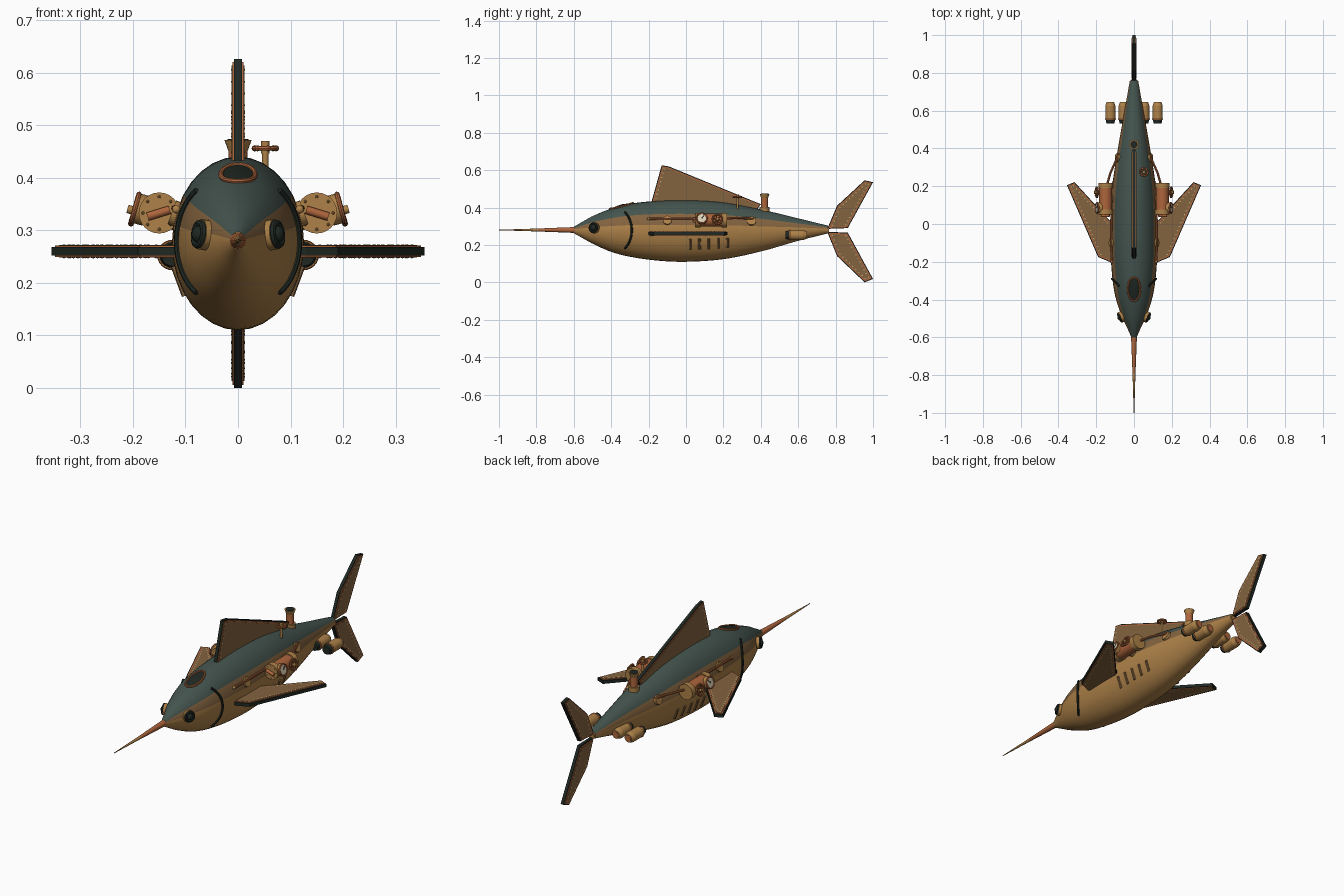
import bpy, bmesh, math
from mathutils import Vector

if "Cube" in bpy.data.objects:
    bpy.data.objects.remove(bpy.data.objects["Cube"])

def mat(name, c):
    m = bpy.data.materials.new(name)
    m.diffuse_color = (*c, 1)
    m.use_nodes = True
    m.node_tree.nodes["Principled BSDF"].inputs["Base Color"].default_value = m.diffuse_color
    return m
TEAL = mat("teal_grey", (0.058, 0.089, 0.076))
BRONZE = mat("bronze_brown", (0.23, 0.125, 0.05))
BRASS = mat("brass", (0.42, 0.22, 0.065))
COPPER = mat("copper", (0.42, 0.13, 0.045))
DARK = mat("dark_green", (0.014, 0.021, 0.016))
CREAM = mat("cream", (0.72, 0.65, 0.48))
PALE = mat("pale_rivet", (0.55, 0.38, 0.18))

def finish(o, name, *mats, smooth=True):
    o.name = name
    if not o.data.materials:
        for m in mats:
            o.data.materials.append(m)
    bpy.ops.object.select_all(action='DESELECT')
    o.select_set(True)
    bpy.context.view_layer.objects.active = o
    if smooth:
        bpy.ops.object.shade_smooth_by_angle(angle=math.radians(35))
    return o

def from_bm(bm, name, *mats, smooth=True):
    bmesh.ops.recalc_face_normals(bm, faces=bm.faces)
    me = bpy.data.meshes.new(name)
    bm.to_mesh(me)
    bm.free()
    o = bpy.data.objects.new(name, me)
    bpy.context.collection.objects.link(o)
    return finish(o, name, *mats, smooth=smooth)

def rod(name, p0, p1, r0, m, r1=None, seg=20):
    p0, p1 = Vector(p0), Vector(p1)
    d = p1 - p0
    bpy.ops.mesh.primitive_cone_add(vertices=seg, radius1=r0, radius2=r0 if r1 is None else r1,
        depth=d.length, location=(p0 + p1) / 2, rotation=d.to_track_quat('Z', 'Y').to_euler())
    return finish(bpy.context.object, name, m)

def ring(name, c, n, R, r, m):
    bpy.ops.mesh.primitive_torus_add(major_radius=R, minor_radius=r, major_segments=24, minor_segments=8,
        location=c, rotation=Vector(n).to_track_quat('Z', 'Y').to_euler())
    return finish(bpy.context.object, name, m)

def ball(name, c, r, m, seg=16):
    bpy.ops.mesh.primitive_uv_sphere_add(segments=seg, ring_count=seg // 2, radius=r, location=c)
    return finish(bpy.context.object, name, m)

def tube(name, pts, r, m, cyclic=False):
    cu = bpy.data.curves.new(name, 'CURVE')
    cu.dimensions = '3D'
    cu.bevel_depth, cu.bevel_resolution, cu.use_fill_caps = r, 2, True
    sp = cu.splines.new('POLY')
    sp.points.add(len(pts) - 1)
    for q, p in zip(sp.points, pts):
        q.co = (*p, 1)
    sp.use_cyclic_u = cyclic
    o = bpy.data.objects.new(name, cu)
    bpy.context.collection.objects.link(o)
    finish(o, name, m, smooth=False)
    bpy.ops.object.convert(target='MESH')
    return finish(bpy.context.object, name, m)

# Hull stations: y, top z, bottom z, half width
ST = [(-.60, .297, .263, .014), (-.55, .326, .235, .036), (-.5, .354, .207, .06), (-.4, .394, .163, .095),
      (-.3, .42, .137, .113), (-.15, .436, .116, .124), (0, .44, .11, .125), (.2, .428, .124, .115),
      (.4, .39, .165, .085), (.6, .342, .222, .05), (.76, .303, .262, .022)]

def section(y):
    i = max(k for k in range(len(ST) - 1) if k == 0 or ST[k][0] <= y)
    a, b = ST[i], ST[i + 1]
    h = b[0] - a[0]
    t = (y - a[0]) / h
    def slope(k, j):
        lo, hi = ST[max(k - 1, 0)], ST[min(k + 1, len(ST) - 1)]
        return (hi[j] - lo[j]) / (hi[0] - lo[0]) * h
    return [(2*t**3 - 3*t*t + 1) * a[j] + (t**3 - 2*t*t + t) * slope(i, j)
            + (3*t*t - 2*t**3) * b[j] + (t**3 - t*t) * slope(i + 1, j) for j in (1, 2, 3)]

def surf(y, deg, off=0.0):
    top, bot, w = section(y)
    a = math.radians(deg)
    return Vector(((w + off) * math.cos(a), y, (top + bot) / 2 + ((top - bot) / 2 + off) * math.sin(a)))

# Hull, coloured by angle around the section
N, M = 32, 44
bm = bmesh.new()
rows = [[bm.verts.new(surf(-.6 + 1.36 * i / M, 360 * k / N)) for k in range(N)] for i in range(M + 1)]
for i in range(M):
    for k in range(N):
        f = bm.faces.new((rows[i][k], rows[i][(k+1) % N], rows[i+1][(k+1) % N], rows[i+1][k]))
        d = (k + .5) * 360 / N
        e = d if d < 90 else 180 - d
        f.material_index = 0 if e > 33.7 else 1 if e > 11 else 2
for r in (rows[0], rows[-1]):
    bm.faces.new(r).material_index = 2
from_bm(bm, "hull", TEAL, BRONZE, BRASS)

# Bill
rod("bill_base", (0, -.585, .28), (0, -.79, .28), .016, COPPER, .008)
rod("bill_tip", (0, -.79, .28), (0, -1, .28), .008, BRASS, .0015)

# Fins: dark core, copper rim layer, bronze panel and rows of low rivets
def inset(pts, d):
    out, n = [], len(pts)
    area = sum(pts[i][0] * pts[(i+1) % n][1] - pts[(i+1) % n][0] * pts[i][1] for i in range(n))
    s = 1 if area > 0 else -1
    for i in range(n):
        p, a, b = (Vector(pts[j % n]) for j in (i, i - 1, i + 1))
        u, v = (p - a).normalized(), (b - p).normalized()
        nu, nv = Vector((-u.y, u.x)) * s, Vector((-v.y, v.x)) * s
        out.append(p + (nu + nv) * d / (1 + nu.dot(nv)))
    return out

def fin(name, pts, place, rivet_edges):
    for layer, d, h, m in (("core", 0, .008, DARK), ("rim", .005, .0108, COPPER), ("panel", .011, .012, BRONZE)):
        bm = bmesh.new()
        q = inset(pts, d)
        lo = [bm.verts.new(place(a, b, -h)) for a, b in q]
        hi = [bm.verts.new(place(a, b, h)) for a, b in q]
        bm.faces.new(lo)
        bm.faces.new(hi)
        for i in range(len(q)):
            j = (i + 1) % len(q)
            bm.faces.new((lo[i], lo[j], hi[j], hi[i]))
        from_bm(bm, f"{name}_{layer}", m, smooth=False)
    q = inset(pts, .018)
    bm = bmesh.new()
    for i in rivet_edges:
        a, b = q[i], q[(i + 1) % len(q)]
        n = max(2, int((b - a).length / .022))
        for k in range(n + 1):
            p = a.lerp(b, k / n)
            for s in (-1, 1):
                rim = [bm.verts.new(place(p.x + .004 * math.cos(t), p.y + .004 * math.sin(t), s * .0119))
                       for t in (math.tau * j / 8 for j in range(8))]
                tip = bm.verts.new(place(p.x, p.y, s * .0135))
                for j in range(8):
                    bm.faces.new((rim[j], rim[(j + 1) % 8], tip))
    from_bm(bm, name + "_rivets", PALE)

vert = lambda a, b, h: Vector((h, a, b))
fin("dorsal_fin", [(-.19, .41), (-.13, .626), (-.09, .619), (.40, .418), (.36, .36)], vert, (0,))
fin("upper_tail_fin", [(.755, .286), (.808, .41), (.955, .546), (1.0, .535), (.865, .29)], vert, (0, 1, 3))
fin("lower_tail_fin", [(.755, .27), (.808, .14), (.955, 0), (1.0, .018), (.865, .266)], vert, (0, 1, 3))
rod("tail_hub", (0, .74, .278), (0, .765, .278), .016, BRASS)
for s, side in ((-1, "left"), (1, "right")):
    fin(side + "_side_fin", [(.09, -.20), (.13, -.20), (.19, -.175), (.355, .205), (.315, .222), (.13, .02), (.09, .0)],
        lambda a, b, h: Vector((s * a, b, .26 + h)), (2, 4))

# Top window lying on the hull
pts = []
for k in range(28):
    a = math.tau * k / 28
    y, x = -.345 + .062 * math.sin(a), .032 * math.cos(a)
    pts.append(surf(y, math.degrees(math.acos(x / section(y)[2])), .002))
tube("window_rim", pts, .005, COPPER, True)
bm = bmesh.new()
c = bm.verts.new(surf(-.345, 90, .007))
v = [bm.verts.new(p) for p in pts]
for k in range(28):
    bm.faces.new((c, v[k], v[(k + 1) % 28]))
from_bm(bm, "window_glass", DARK)

# Funnel behind the fin
rod("funnel_base", (0, .42, .375), (0, .42, .402), .026, BRASS)
rod("funnel_pipe", (0, .42, .38), (0, .42, .455), .018, COPPER)
rod("funnel_flare", (0, .42, .45), (0, .42, .472), .018, BRASS, .026)
rod("funnel_hole", (0, .42, .47), (0, .42, .474), .02, DARK)

# Handwheel with spokes and rim knobs
def wheel(name, c, n, R, m):
    c, n = Vector(c), Vector(n).normalized()
    ring(name + "_rim", c, n, R, .0045, m)
    rod(name + "_hub", c - n * .01, c + n * .014, .008, BRASS, seg=12)
    u = n.orthogonal().normalized()
    w = n.cross(u)
    for k in range(3):
        d = (u * math.cos(k * math.pi / 3) + w * math.sin(k * math.pi / 3)) * R
        rod(name + "_spoke", c - d, c + d, .003, m, seg=8)
        for e in (-1, 1):
            ball(name + "_knob", c + d * e, .006, m, 8)
wheel("top_valve", (.052, .275, .456), (0, 0, 1), .021, COPPER)
rod("top_valve_stem", (.052, .275, .37), (.052, .275, .46), .006, BRASS, seg=12)

for s, side in ((-1, "left"), (1, "right")):
    P = lambda x, y, z: Vector((s * x, y, z))
    def S(y, deg, off=0.0):
        p = surf(y, deg, off)
        return Vector((s * p.x, p.y, p.z))
    # Porthole eye
    e = S(-.49, 8)
    n = P(.9, -.42, .12).normalized()
    rod(side + "_eye_flange", e - n * .012, e + n * .010, .029, BRASS)
    ring(side + "_eye_ring", e + n * .012, n, .021, .007, DARK)
    ball(side + "_eye_lens", e + n * .008, .018, DARK)
    # Gill arc
    tube(side + "_gill", [S(-.29 - .042 * (a / 47) ** 2, a, .002) for a in range(-45, 50, 5)], .006, DARK)
    # Louvres
    for k in range(5):
        y = .022 + .05 * k
        rod(side + "_louvre", S(y, -15, .001), S(y, -37, .001), .007, BRONZE, seg=8)
    # Steam pipe with brass flanges
    tube(side + "_pipe", [S(y, 23, .006) for y in (-.2, -.15, -.1, -.05, 0, .05)] + [P(.14, .08, .335)], .006, COPPER)
    tube(side + "_rear_pipe", [P(.145, .2, .34), P(.125, .27, .345), S(.37, 31, .004)], .006, COPPER)
    ball(side + "_pipe_end", S(-.2, 23, .006), .008, BRASS, 12)
    for y, a in ((-.1, 20), (.35, 24)):
        p = S(y, a)
        rod(side + "_pipe_flange", p - P(.008, 0, .003), p + P(.008, 0, .003), .024, BRASS)
    # Boiler cylinder
    rod(side + "_boiler", P(.15, .055, .333), P(.15, .215, .333), .034, COPPER, seg=24)
    for y in (.05, .19):
        rod(side + "_boiler_cap", P(.15, y, .333), P(.15, y + .028, .333), .039, BRASS, seg=24)
    rod(side + "_boiler_mount", P(.09, .13, .31), P(.15, .13, .33), .02, BRONZE)
    rod(side + "_cap_handle", P(.13, .044, .339), P(.172, .044, .326), .008, COPPER, seg=12)
    for k in range(8):
        a = math.tau * k / 8
        ball(side + "_cap_rivet", P(.15 + .031 * math.cos(a), .05, .333 + .031 * math.sin(a)), .003, BRASS, 8)
    # Pressure gauge and side valve
    n = P(.96, 0, .27).normalized()
    g = P(.186, .085, .34)
    rod(side + "_gauge_case", g - n * .012, g + n * .010, .029, BRASS)
    ring(side + "_gauge_bezel", g + n * .010, n, .027, .005, COPPER)
    rod(side + "_gauge_face", g + n * .009, g + n * .012, .024, CREAM)
    rod(side + "_gauge_needle", g + n * .0125, g + n * .0125 + P(-.004, .012, .014), .002, DARK, seg=6)
    w = P(.197, .168, .337)
    wheel(side + "_valve", w, n, .026, COPPER)
    rod(side + "_valve_stem", w - n * .04, w, .008, BRASS, seg=12)
    # Twin thrusters
    for x, z, tag in ((.125, .253, "outer"), (.055, .253, "inner")):
        nm = f"{side}_{tag}_thruster"
        rod(nm, P(x, .55, z), P(x, .625, z), .027, BRASS)
        rod(nm + "_nozzle", P(x, .625, z), P(x, .645, z), .027, BRASS, .02)
        rod(nm + "_exhaust", P(x, .64, z), P(x, .647, z), .016, COPPER)
        rod(nm + "_intake", P(x, .532, z), P(x, .552, z), .021, DARK, .025)
        ring(nm + "_band", P(x, .556, z), (0, 1, 0), .025, .004, COPPER)
